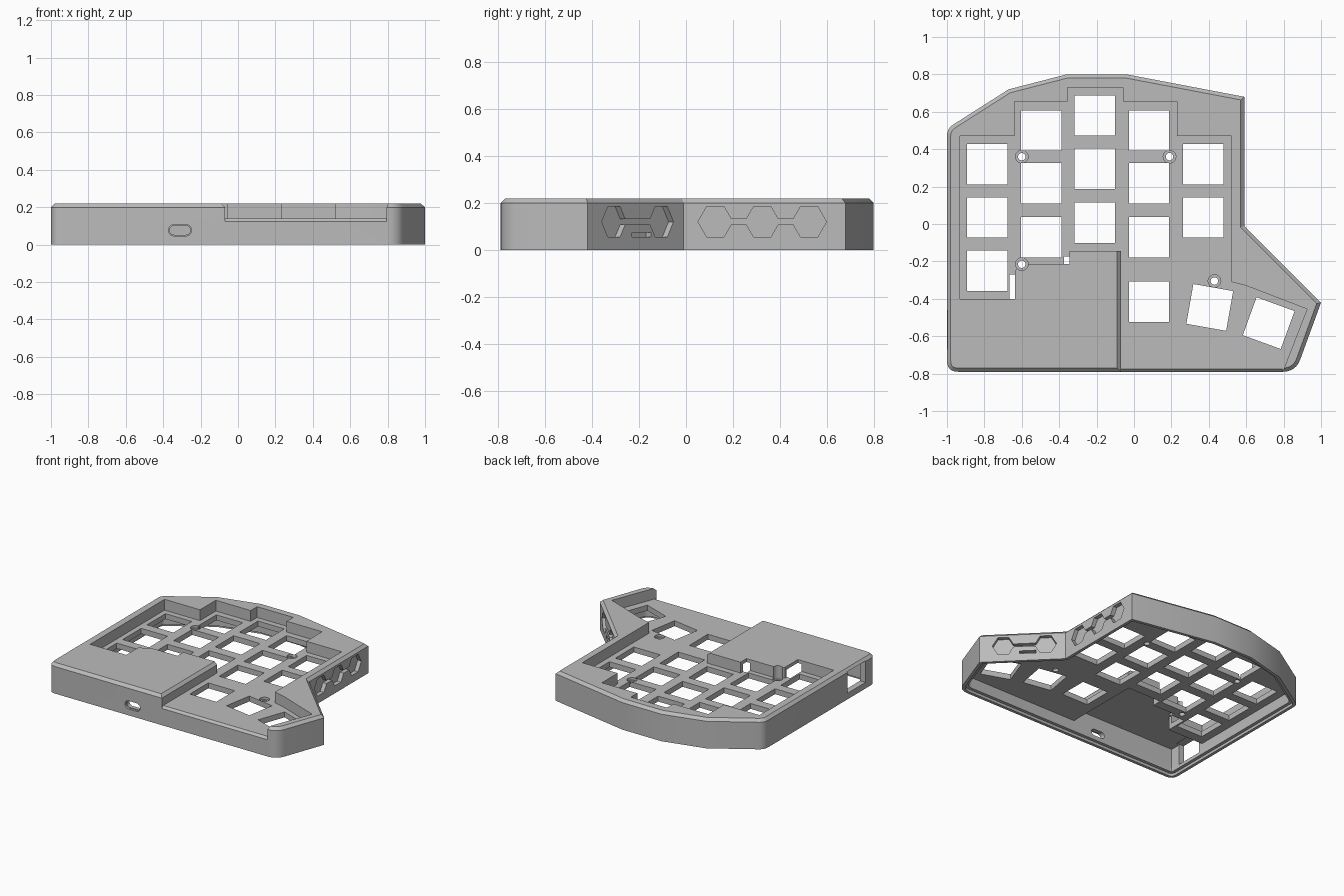
import bpy, bmesh
from math import cos, sin, pi, radians
from mathutils import Vector, Matrix

if "Cube" in bpy.data.objects:
    bpy.data.objects.remove(bpy.data.objects["Cube"])

grey = bpy.data.materials.new("case_grey")
grey.use_nodes = True
grey.diffuse_color = (0.5, 0.5, 0.5, 1)
grey.node_tree.nodes["Principled BSDF"].inputs["Base Color"].default_value = (0.5, 0.5, 0.5, 1)


def loft(name, layers, matrix=Matrix()):
    """Closed solid through equal-length counter-clockwise (points, height) layers."""
    bm = bmesh.new()
    rings = [[bm.verts.new(matrix @ Vector((p[0], p[1], h))) for p in pts] for pts, h in layers]
    bm.faces.new(rings[0][::-1])
    bm.faces.new(rings[-1])
    for low, high in zip(rings, rings[1:]):
        for i in range(len(low)):
            j = (i + 1) % len(low)
            bm.faces.new((low[i], low[j], high[j], high[i]))
    bmesh.ops.recalc_face_normals(bm, faces=bm.faces)
    mesh = bpy.data.meshes.new(name)
    bm.to_mesh(mesh)
    bm.free()
    mesh.materials.append(grey)
    obj = bpy.data.objects.new(name, mesh)
    bpy.context.collection.objects.link(obj)
    return obj


def inset(pts, d):
    """Move every side of a counter-clockwise polygon inwards by d."""
    out = []
    for i, p in enumerate(pts):
        p = Vector(p)
        a = (p - Vector(pts[i - 1])).normalized()
        b = (Vector(pts[(i + 1) % len(pts)]) - p).normalized()
        na, nb = Vector((-a.y, a.x)), Vector((-b.y, b.x))
        out.append(p + (na + nb) * d / (1 + na.dot(nb)))
    return out


def round_corner(before, corner, after, trim, steps=6):
    before, corner, after = Vector(before), Vector(corner), Vector(after)
    a = corner + (before - corner).normalized() * trim
    b = corner + (after - corner).normalized() * trim
    ts = [i / steps for i in range(steps + 1)]
    return [a * (1 - t) ** 2 + corner * 2 * t * (1 - t) + b * t * t for t in ts]


def ngon(n, r, x=0, y=0):
    return [(x + r * cos(2 * pi * i / n), y + r * sin(2 * pi * i / n)) for i in range(n)]


def rect(w, h, x=0, y=0):
    return [(x - w / 2, y - h / 2), (x + w / 2, y - h / 2), (x + w / 2, y + h / 2), (x - w / 2, y + h / 2)]


def cut(layers, matrix=Matrix()):
    cutter = loft("cutter", layers, matrix)
    cutter.hide_render = True
    mod = case.modifiers.new("cut", "BOOLEAN")
    mod.operation, mod.solver, mod.object = "DIFFERENCE", "EXACT", cutter
    bpy.ops.object.modifier_apply(modifier=mod.name)
    bpy.data.objects.remove(cutter)


def wall_frame(origin, along):
    """Frame on a wall: first axis along it, second up, third outwards."""
    u, v = Vector(along).normalized(), Vector((0, 0, 1))
    w = u.cross(v)
    return Matrix.Translation(origin) @ Matrix((u, v, w)).transposed().to_4x4()


# Outer body with rounded corners and chamfered top
corners = [(-1, -0.79), (0.865, -0.79), (1, -0.42), (0.59, -0.01), (0.59, 0.68),
           (-0.04, 0.8), (-0.36, 0.8), (-0.67, 0.72), (-1, 0.51)]
trims = {0: 0.06, 1: 0.07, 8: 0.04}
outline = []
for i, c in enumerate(corners):
    if i in trims:
        outline += round_corner(corners[i - 1], c, corners[(i + 1) % len(corners)], trims[i])
    else:
        outline.append(Vector(c))
case = loft("keyboard_case", [(outline, 0), (outline, 0.2), (inset(outline, 0.02), 0.22)])
bpy.context.view_layer.objects.active = case
case.select_set(True)

# Hollow underside, rim step for the base and raised controller bay
cut([(inset(outline, 0.045), -0.1), (inset(outline, 0.045), 0.1)])
cut([(inset(outline, 0.022), -0.1), (inset(outline, 0.022), 0.02)])
bay = [(-0.955, -0.745), (-0.1, -0.745), (-0.1, -0.175), (-0.375, -0.175), (-0.375, -0.245),
       (-0.56, -0.245), (-0.56, -0.27), (-0.665, -0.27), (-0.665, -0.43), (-0.955, -0.43)]
cut([(bay, 0.05), (bay, 0.195)])

# Stepped key well, open to the front beside the controller cover
well = [(-0.07, -1), (0.715, -1), (0.795, -0.79), (0.925, -0.455), (0.6, -0.33), (0.52, -0.31),
        (0.52, 0.47), (0.23, 0.47), (0.23, 0.655), (-0.06, 0.655), (-0.06, 0.73),
        (-0.355, 0.73), (-0.355, 0.655), (-0.64, 0.655), (-0.64, 0.47), (-0.93, 0.47),
        (-0.93, -0.4), (-0.635, -0.4), (-0.635, -0.25), (-0.6, -0.215), (-0.345, -0.215),
        (-0.345, -0.145), (-0.07, -0.145)]
cut([(well, 0.14), (well, 0.4)])

# Chamfers on the cover's side edge and the plate's front edge
cut([(ngon(4, 0.02), 0), (ngon(4, 0.02), 0.9)], wall_frame((-0.07, -0.145, 0.22), (-1, 0, 0))
    @ Matrix.Rotation(pi, 4, "Y"))
cut([(ngon(4, 0.016), 0), (ngon(4, 0.016), 0.865)], wall_frame((-0.07, -0.79, 0.14), (0, 1, 0)))

# Key openings: columns, then the two fanned thumb keys
columns = {-0.785: (0.32, 0.035, -0.25), -0.495: (0.5, 0.217, -0.07), -0.21: (0.58, 0.295, 0.007),
           0.08: (0.5, 0.217, -0.07, -0.415), 0.37: (0.32, 0.035)}
keys = [(x, y, 0) for x, ys in columns.items() for y in ys]
keys += [(0.405, -0.446, -10), (0.72, -0.53, -20)]
for x, y, angle in keys:
    place = Matrix.Translation((x, y, 0)) @ Matrix.Rotation(radians(angle), 4, "Z")
    cut([(rect(0.216, 0.216), 0.05), (rect(0.216, 0.216), 0.18)], place)

# Countersunk screw holes
for x, y in [(-0.6, 0.36), (0.19, 0.36), (-0.6, -0.215), (0.43, -0.305)]:
    cut([(ngon(20, 0.034, x, y), 0.122), (ngon(20, 0.034, x, y), 0.3)])
    cut([(ngon(20, 0.02, x, y), 0.05), (ngon(20, 0.02, x, y), 0.3)])


# Linked hexagon recesses on the two right-hand walls
def recess(profile, frame, depth=0.03):
    cut([(profile, -depth), (profile, 0.05)], frame)


side = wall_frame((0.59, 0.325, 0.12), (0, 1, 0))
diagonal = wall_frame((0.795, -0.215, 0.12), (-1, 1, 0))
for x in (-0.2, 0, 0.2):
    recess(ngon(6, 0.074, x), side)
for x in (-0.1, 0.1):
    recess(rect(0.08, 0.022, x), side)
for x in (-0.13, 0.155):
    recess(ngon(6, 0.074, x), diagonal)
recess(rect(0.17, 0.022, 0.012), diagonal)
recess(rect(0.113, 0.02, 0.035, -0.055), diagonal)

# Rounded port slot in the front wall
front = wall_frame((-0.31, -0.79, 0.077), (1, 0, 0))


def slot(r):
    arc = [(-pi / 2 + pi * i / 10) for i in range(11)]
    return ([(0.032 + r * cos(a), r * sin(a)) for a in arc]
            + [(-0.032 - r * cos(a), -r * sin(a)) for a in arc])


recess(slot(0.03), front, 0.015)
recess(slot(0.024), front, 0.07)

# Switch window through the left wall
recess(rect(0.21, 0.158), wall_frame((-1, -0.565, 0.124), (0, -1, 0)), 0.07)

bpy.ops.object.shade_smooth_by_angle(angle=radians(25))
